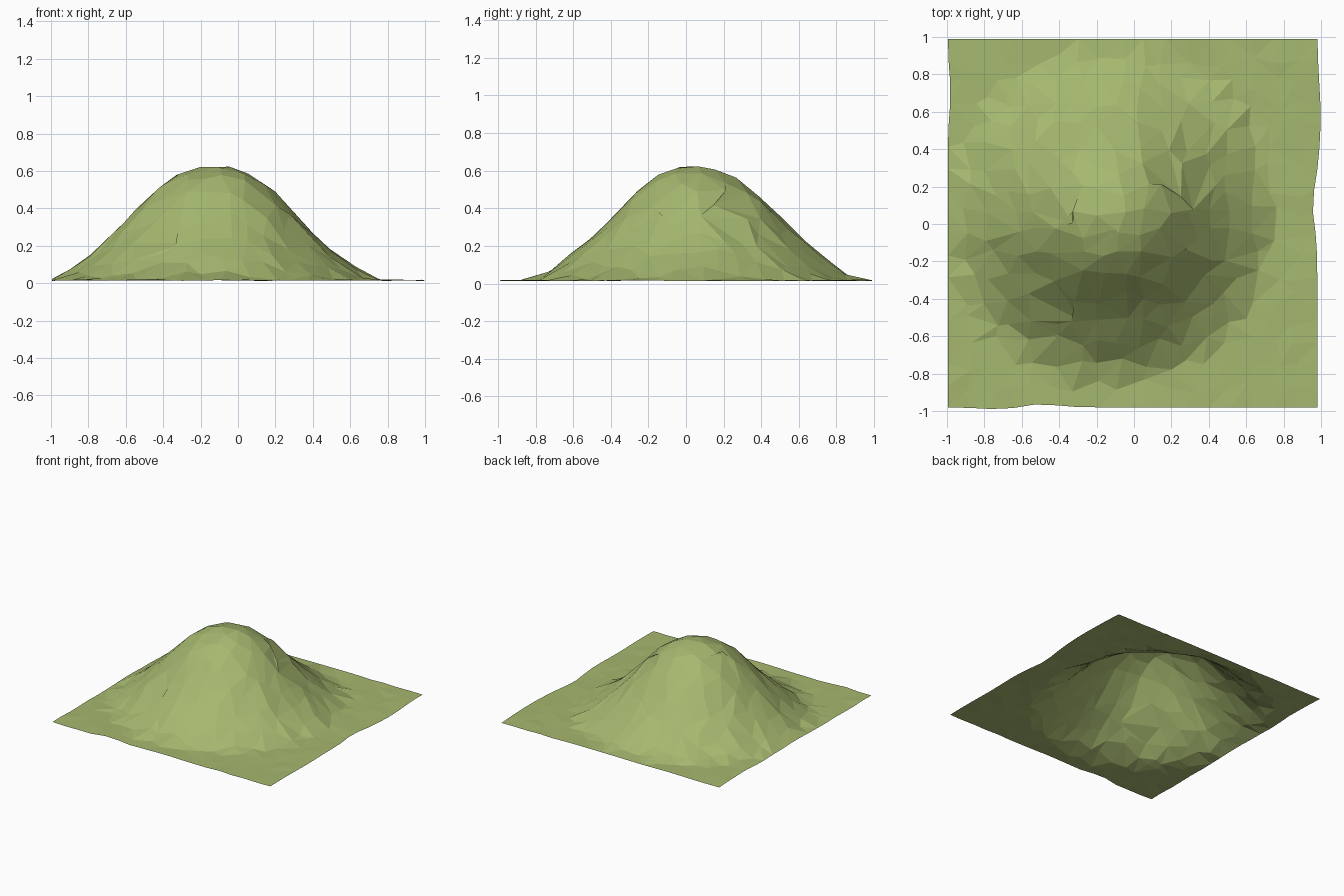
import bpy
import math
import random
from mathutils import Vector
from mathutils.geometry import delaunay_2d_cdt

if "Cube" in bpy.data.objects:
    bpy.data.objects.remove(bpy.data.objects["Cube"])

random.seed(7)

# Hill: distance from the summit -> height
PEAK = Vector((-0.13, 0.05))
PROFILE = [(0, .632), (.1, .618), (.2, .58), (.3, .51), (.4, .41), (.5, .305),
           (.6, .205), (.7, .12), (.8, .05), (.88, .016), (3, .014)]


def height(x, y):
    r = (Vector((x, y)) - PEAK).length
    for (r0, z0), (r1, z1) in zip(PROFILE, PROFILE[1:]):
        if r <= r1:
            return z0 + (z1 - z0) * (r - r0) / (r1 - r0)
    return 0.014


def bump(t, centre, width, amount):
    return amount * math.exp(-((t - centre) / width) ** 2)


# Scattered points, with gently wavy outer edges
N = 17
pts, ring = [], []
for j in range(N + 1):
    for i in range(N + 1):
        x = -0.995 + 1.975 * i / N
        y = -0.98 + 1.97 * j / N
        edge = i in (0, N) or j in (0, N)
        if not edge:
            x += random.uniform(-.038, .038)
            y += random.uniform(-.038, .038)
        if i == 0:
            x += bump(y, .7, .15, .014)
        if i == N:
            x += bump(y, .57, .25, .018) - bump(y, .1, .15, .025)
        if j == 0:
            y += bump(x, -.5, .12, .018) - bump(x, -.72, .15, .01)
        pts.append(Vector((x, y)))

# Boundary loop keeps the outline exact
W = N + 1
ring = ([i for i in range(N)] + [j * W + N for j in range(N)] +
        [N * W + i for i in range(N, 0, -1)] + [j * W for j in range(N, 0, -1)])
verts2d, _, faces, *_ = delaunay_2d_cdt(pts, [], [ring], 1, 1e-5)

# Raise the points into the hill with a little roughness on the slope
verts = []
for p in verts2d:
    z = height(p.x, p.y)
    rough = .012 if .03 < z < .55 else .003
    verts.append(Vector((p.x, p.y, max(0, z + random.uniform(-rough, rough)))))

# Torn creases: points dragged sideways along the slope
CREASES = [((.15, .30), (.06, -.13)), ((.25, .22), (.04, -.10)),
           ((.28, -.08), (.10, -.12)), ((-.45, -.38), (.12, -.09)),
           ((-.14, .46), (.12, .03)), ((-.38, .09), (.08, -.08)),
           ((-.16, -.09), (.10, .04))]
for (cx, cy), (dx, dy) in CREASES:
    v = min(verts, key=lambda q: math.hypot(q.x - cx, q.y - cy))
    v.x, v.y = v.x + dx, v.y + dy
    v.z = height(v.x, v.y)

mesh = bpy.data.meshes.new("grass_hill")
mesh.from_pydata(verts, [], faces)
mesh.update()
hill = bpy.data.objects.new("grass_hill", mesh)
bpy.context.collection.objects.link(hill)

# Grass colour
grass = bpy.data.materials.new("grass")
grass.diffuse_color = (0.38, 0.48, 0.16, 1)
grass.use_nodes = True
grass.node_tree.nodes["Principled BSDF"].inputs["Base Color"].default_value = grass.diffuse_color
mesh.materials.append(grass)
